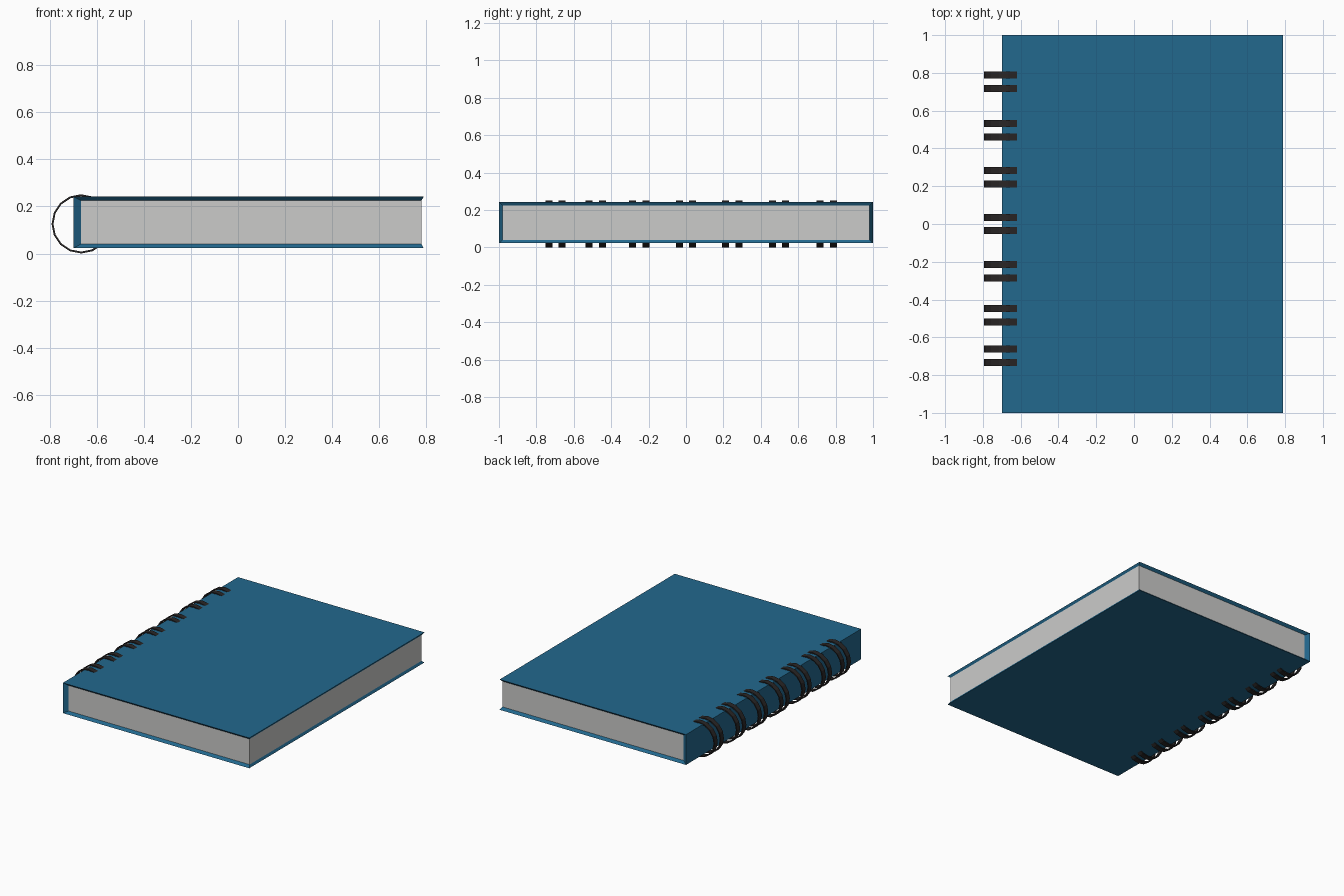
import bpy, bmesh, math

if "Cube" in bpy.data.objects:
    bpy.data.objects.remove(bpy.data.objects["Cube"])


def material(name, rgb):
    m = bpy.data.materials.new(name)
    m.diffuse_color = (*rgb, 1.0)
    m.use_nodes = True
    m.node_tree.nodes["Principled BSDF"].inputs["Base Color"].default_value = m.diffuse_color
    return m


BLUE = material("cover_blue", (0.016, 0.138, 0.270))
PAPER = material("page_grey", (0.60, 0.60, 0.59))
BLACK = material("ring_black", (0.022, 0.019, 0.019))


def make_object(name, bm, mats):
    bmesh.ops.recalc_face_normals(bm, faces=bm.faces)
    mesh = bpy.data.meshes.new(name)
    bm.to_mesh(mesh)
    bm.free()
    for m in mats:
        mesh.materials.append(m)
    ob = bpy.data.objects.new(name, mesh)
    bpy.context.collection.objects.link(ob)
    return ob


# Book block: outer cover panels, sloping cover edges, recessed page faces
X0, X1, Z0, Z1 = -0.70, 0.79, 0.023, 0.242
PX0, PX1, PY, PZ0, PZ1 = -0.668, 0.78, 0.982, 0.040, 0.225
bm = bmesh.new()


def corners(x0, x1, y, z0, z1):
    return {(i, j, k): bm.verts.new((x1 if i else x0, y if j else -y, z1 if k else z0))
            for i in (0, 1) for j in (0, 1) for k in (0, 1)}


out = corners(X0, X1, 1.0, Z0, Z1)
inn = corners(PX0, PX1, PY, PZ0, PZ1)


def face(verts, mat=0):
    bm.faces.new(verts).material_index = mat


for k in (0, 1):  # back and front cover panels
    face([out[p] for p in ((0, 0, k), (1, 0, k), (1, 1, k), (0, 1, k))])
face([out[p] for p in ((0, 0, 0), (0, 1, 0), (0, 1, 1), (0, 0, 1))])  # spine

# path around the three open sides, from spine to spine
path = [(0, 0), (1, 0), (1, 1), (0, 1)]
for a, b in zip(path, path[1:]):
    face([inn[(*a, 0)], inn[(*b, 0)], inn[(*b, 1)], inn[(*a, 1)]], 1)
    for k in (0, 1):
        face([out[(*a, k)], out[(*b, k)], inn[(*b, k)], inn[(*a, k)]])
for a in (path[0], path[-1]):  # spine end slopes
    face([out[(*a, 0)], out[(*a, 1)], inn[(*a, 1)], inn[(*a, 0)]])
make_object("notebook", bm, [BLUE, PAPER])

# Binding rings: flat 16-sided bands in pairs, ends buried in the covers
CX, CZ, R, THICK, WIDTH = -0.667, 0.126, 0.126, 0.008, 0.037
PAIRS = [0.753, 0.497, 0.247, 0.0, -0.250, -0.483, -0.698]


def ring(name, y):
    bm = bmesh.new()
    loops = []
    for s in range(13):
        a = math.radians(45 + 22.5 * s)
        loops.append([bm.verts.new((CX + r * math.cos(a), y + d * WIDTH / 2, CZ + r * math.sin(a)))
                      for r, d in ((R, -1), (R, 1), (R - THICK, 1), (R - THICK, -1))])
    for p, q in zip(loops, loops[1:]):
        for i in range(4):
            j = (i + 1) % 4
            bm.faces.new((p[i], p[j], q[j], q[i]))
    bm.faces.new(loops[0])
    bm.faces.new(loops[-1])
    make_object(name, bm, [BLACK])


for n, yc in enumerate(PAIRS):
    for side in (-1, 1):
        ring(f"ring_{n + 1}_{'a' if side < 0 else 'b'}", yc + side * 0.0355)
